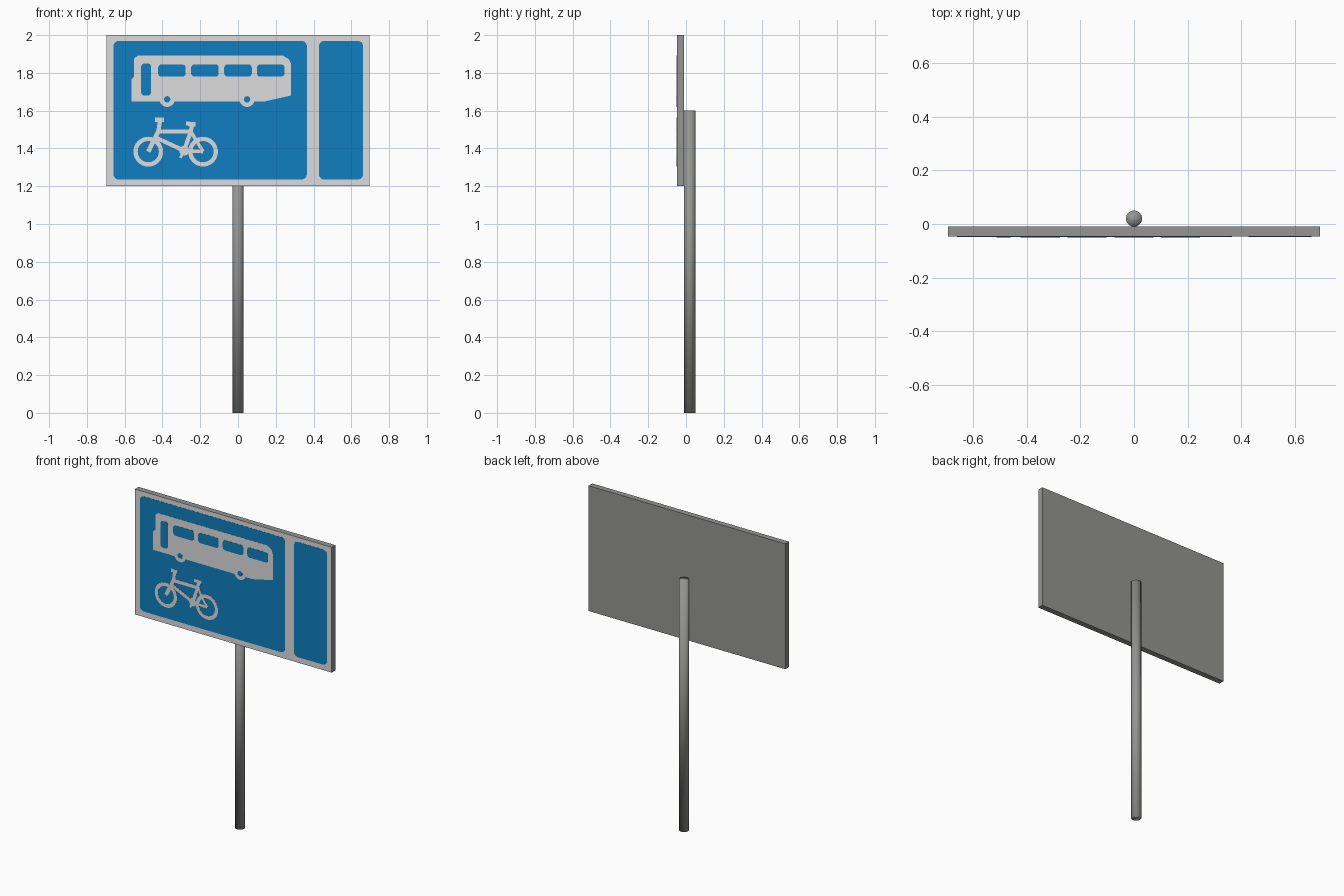
import bpy, bmesh, math

if "Cube" in bpy.data.objects:
    bpy.data.objects.remove(bpy.data.objects["Cube"])


def material(name, rgb):
    m = bpy.data.materials.new(name)
    m.diffuse_color = (*rgb, 1)
    m.use_nodes = True
    m.node_tree.nodes["Principled BSDF"].inputs["Base Color"].default_value = m.diffuse_color
    return m


GREY = material("grey_metal", (0.30, 0.305, 0.29))
WHITE = material("sign_white", (0.716, 0.716, 0.716))
BLUE = material("sign_blue", (0.005, 0.212, 0.533))

FRONT = -0.047      # front of the board; painted layers are stacked on it
LAYER = 0.001


def finish(name, bm, mats):
    bmesh.ops.recalc_face_normals(bm, faces=bm.faces)
    mesh = bpy.data.meshes.new(name)
    bm.to_mesh(mesh)
    bm.free()
    for m in mats:
        mesh.materials.append(m)
    ob = bpy.data.objects.new(name, mesh)
    bpy.context.collection.objects.link(ob)
    return ob


# 2D outlines in the x-z plane
def circle(x, z, r, n=32):
    return [(x + r * math.cos(2 * math.pi * i / n), z + r * math.sin(2 * math.pi * i / n))
            for i in range(n)]


def rounded(x0, x1, z0, z1, r, n=5):
    pts = []
    for k, (cx, cz) in enumerate([(x1 - r, z1 - r), (x0 + r, z1 - r),
                                  (x0 + r, z0 + r), (x1 - r, z0 + r)]):
        for i in range(n + 1):
            a = math.pi / 2 * (k + i / n)
            pts.append((cx + r * math.cos(a), cz + r * math.sin(a)))
    return pts


def stroke(a, b, w):
    dx, dz = b[0] - a[0], b[1] - a[1]
    s = w / 2 / math.hypot(dx, dz)
    ox, oz = -dz * s, dx * s
    return [(a[0] + ox, a[1] + oz), (b[0] + ox, b[1] + oz),
            (b[0] - ox, b[1] - oz), (a[0] - ox, a[1] - oz)]


def plate(bm, outline, level, hole=None):
    """Thin plate on paint layer `level`, optionally with a matching hole loop."""
    def loop(pts, y):
        return [bm.verts.new((x, y, z)) for x, z in pts]

    def band(a, b):
        for i in range(len(a)):
            j = (i + 1) % len(a)
            bm.faces.new((a[i], a[j], b[j], b[i]))

    yb, yf = FRONT - LAYER * (level - 1), FRONT - LAYER * level
    back, front = loop(outline, yb), loop(outline, yf)
    band(back, front)
    if hole:
        hb, hf = loop(hole, yb), loop(hole, yf)
        band(front, hf)
        band(hf, hb)
        band(hb, back)
    else:
        bm.faces.new(front)
        bm.faces.new(back[::-1])


def plates(name, outlines, level, mat):
    bm = bmesh.new()
    for o in outlines:
        plate(bm, o, level)
    return finish(name, bm, [mat])


# Board: grey box with a white front face
bm = bmesh.new()
bmesh.ops.create_cube(bm, size=1)
for v in bm.verts:
    v.co = (v.co.x * 1.39, FRONT if v.co.y < 0 else -0.01, 1.6 + v.co.z * 0.8)
bm.normal_update()
for f in bm.faces:
    f.material_index = 1 if f.normal.y < -0.5 else 0
finish("sign_board", bm, [GREY, WHITE])

# Pole: fully smooth shaded
bpy.ops.mesh.primitive_cylinder_add(vertices=32, radius=0.03, depth=1.6, location=(0, 0.02, 0.8))
pole = bpy.context.object
pole.name = "pole"
pole.data.materials.append(GREY)
bpy.ops.object.shade_smooth()

# Blue fields
plates("blue_fields", [rounded(-0.66, 0.365, 1.235, 1.97, 0.03),
                       rounded(0.428, 0.663, 1.235, 1.97, 0.03)], 1, BLUE)

# Bus silhouette with wheels
bus = [(-0.565, 1.648), (-0.565, 1.765), (-0.55, 1.78), (-0.55, 1.876), (-0.53, 1.892),
       (0.238, 1.892), (0.27, 1.872), (0.28, 1.85), (0.28, 1.68), (0.137, 1.648)]
hubs = [(-0.375, 1.66), (0.048, 1.66)]
plates("bus_symbol", [bus] + [circle(x, z, 0.04) for x, z in hubs], 2, WHITE)

# Bus windows, door and wheel hubs
windows = [rounded(x, x + 0.146, 1.78, 1.845, 0.018) for x in (-0.423, -0.248, -0.073, 0.1)]
windows.append(rounded(-0.513, -0.46, 1.68, 1.85, 0.018))
windows += [circle(x, z, 0.017, 16) for x, z in hubs]
plates("bus_windows", windows, 3, BLUE)

# Bicycle: two ring wheels plus frame strokes
bm = bmesh.new()
rear, front = (-0.185, 1.383), (-0.475, 1.383)
for c in (rear, front):
    plate(bm, circle(*c, 0.079), 2, hole=circle(*c, 0.056))
crank, head, seat = (-0.285, 1.388), (-0.422, 1.49), (-0.25, 1.49)
tubes = [
    (front, head, 0.024), (head, (-0.412, 1.55), 0.022),         # fork and stem
    ((-0.44, 1.552), (-0.392, 1.552), 0.022),                    # handlebar
    (head, seat, 0.022), ((-0.43, 1.455), crank, 0.022),         # top and down tube
    (crank, seat, 0.022), (seat, (-0.242, 1.53), 0.022),         # seat tube and post
    ((-0.275, 1.532), (-0.225, 1.528), 0.022),                   # saddle
    (crank, rear, 0.018), (seat, rear, 0.018),                   # stays
    ((-0.305, 1.35), (-0.27, 1.42), 0.014),                      # pedal crank
]
for a, b, w in tubes:
    plate(bm, stroke(a, b, w), 2)
plate(bm, circle(*crank, 0.026, 16), 2)
finish("bicycle_symbol", bm, [WHITE])
